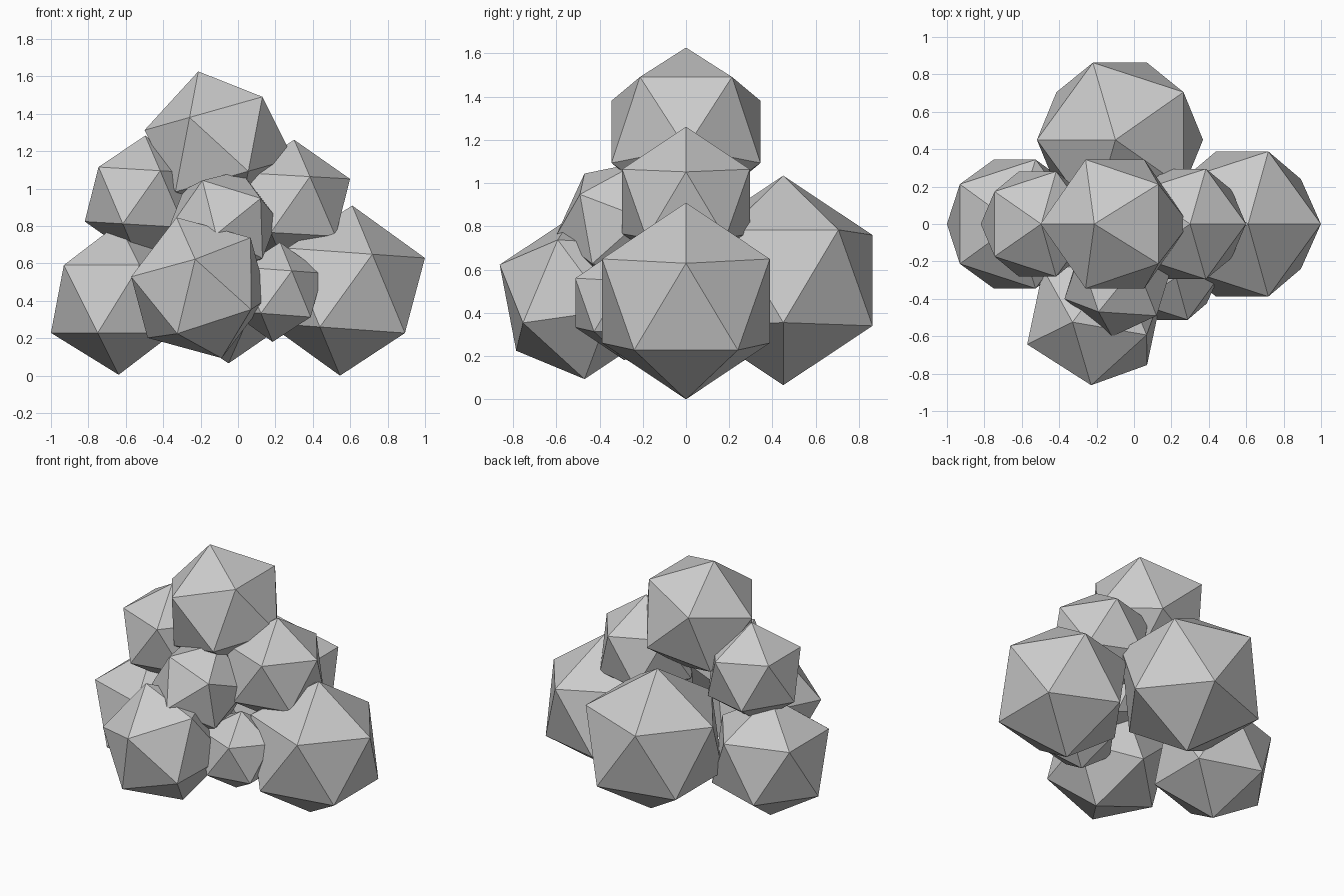
import bpy, bmesh
from mathutils import Vector, Matrix

if "Cube" in bpy.data.objects:
    bpy.data.objects.remove(bpy.data.objects["Cube"])


def lump(name, centre, radius, axis, side):
    """Icosahedron with one corner along axis and a neighbouring corner towards side."""
    z = Vector(axis).normalized()
    y = z.cross(Vector(side)).normalized()
    x = y.cross(z)
    rot = Matrix((x, y, z)).transposed().to_4x4()
    bm = bmesh.new()
    bmesh.ops.create_icosphere(bm, subdivisions=1, radius=radius,
                               matrix=Matrix.Translation(centre) @ rot)
    mesh = bpy.data.meshes.new(name)
    bm.to_mesh(mesh)
    bm.free()
    bpy.context.collection.objects.link(bpy.data.objects.new(name, mesh))


R, L = (1, 0, 0), (-1, 0, 0)

# Large base lumps: right, left, back, front
lump("base_right", (0.578, 0, 0.455), 0.456, (0.0715, 0, 1), R)
lump("base_left", (-0.638, 0, 0.41), 0.405, (0, 0, 1), R)
lump("base_back", (-0.075, 0.45, 0.55), 0.485, (-0.05, 0, 1), L)
lump("base_front", (-0.208, -0.497, 0.47), 0.396,
     (-0.122, -0.028, 0.38), (-0.022, -0.363, 0.155))

# Small filler lumps at the front
lump("filler_low", (0.205, -0.285, 0.447), 0.267, (0.075, 0, 1), R)
lump("filler_mid", (-0.08, -0.299, 0.81), 0.31,
     (-0.11, -0.171, 0.235), (-0.04, -0.30, -0.045))

# Upper lumps and the crown
lump("upper_right", (0.28, 0, 0.915), 0.347, (0.0576, 0, 1), R)
lump("upper_left", (-0.516, 0, 0.954), 0.33, (0.06, 0, 1), R)
lump("crown", (-0.102, 0, 1.237), 0.405, (-0.272, 0, 0.962), L)
